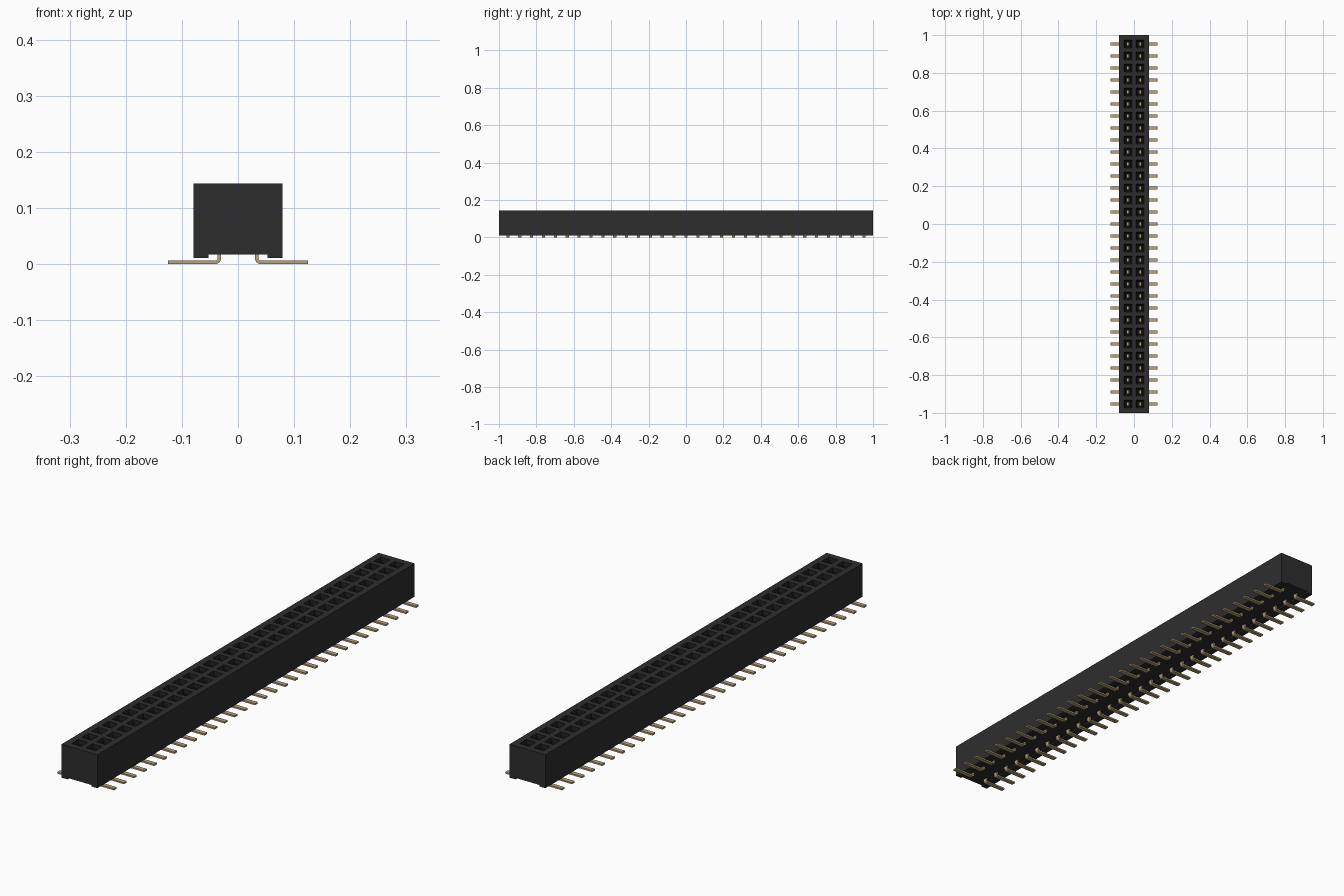
import bpy, bmesh, math

if "Cube" in bpy.data.objects:
    bpy.data.objects.remove(bpy.data.objects["Cube"], do_unlink=True)

ROWS, PITCH = 31, 0.0635
COL_X = 0.032
HALF_W, Z0, Z1, TOP = 0.079, 0.011, 0.017, 0.144
HOLE = 0.021                      # half width of a socket mouth
ys = [(i - (ROWS - 1) / 2) * PITCH for i in range(ROWS)]


def material(name, rgb, rough=0.6):
    m = bpy.data.materials.new(name)
    m.use_nodes = True
    m.diffuse_color = (*rgb, 1)
    b = m.node_tree.nodes["Principled BSDF"]
    b.inputs["Base Color"].default_value = (*rgb, 1)
    b.inputs["Roughness"].default_value = rough
    return m


plastic = material("black plastic", (0.027, 0.027, 0.027))
socket_black = material("socket black", (0.008, 0.008, 0.008))
gold = material("pale gold", (0.48, 0.37, 0.19), 0.4)


def extrude_profile(bm, pts, y0, y1):
    """Prism along y from a closed (x, z) outline."""
    face = bm.faces.new([bm.verts.new((x, y0, z)) for x, z in pts])
    out = bmesh.ops.extrude_face_region(bm, geom=[face])["geom"]
    for v in out:
        if isinstance(v, bmesh.types.BMVert):
            v.co.y = y1


def finish(bm, name, mats):
    mesh = bpy.data.meshes.new(name)
    bm.to_mesh(mesh)
    bm.free()
    for m in mats:
        mesh.materials.append(m)
    obj = bpy.data.objects.new(name, mesh)
    bpy.context.collection.objects.link(obj)
    return obj


# Housing: bar with a channel along the underside
bm = bmesh.new()
a, b = COL_X - HOLE, COL_X + HOLE
half = [(0.053, Z1), (0.053, Z0), (HALF_W, Z0), (HALF_W, TOP), (b, TOP), (a, TOP)]
extrude_profile(bm, half + [(-x, z) for x, z in reversed(half)], -1, 1)

# Cut the bar across at both edges of every socket
for y in ys:
    for edge in (y - HOLE, y + HOLE):
        bmesh.ops.bisect_plane(bm, geom=bm.verts[:] + bm.edges[:] + bm.faces[:],
                               plane_co=(0, edge, 0), plane_no=(0, 1, 0))
bmesh.ops.recalc_face_normals(bm, faces=bm.faces[:])


def is_mouth(f):
    c = f.calc_center_median()
    return (f.normal.z > 0.9 and c.z > TOP - 0.001 and abs(abs(c.x) - COL_X) < 0.003
            and min(abs(c.y - y) for y in ys) < 0.003)


# Sockets: tapered lead-in, then a straight shaft
mouths = [f for f in bm.faces if is_mouth(f)]
taper = bmesh.ops.inset_individual(bm, faces=mouths, thickness=0.010, depth=-0.012)["faces"]
shaft = bmesh.ops.inset_individual(bm, faces=mouths, thickness=0.0, depth=-0.035)["faces"]
for f in list(taper) + list(shaft) + mouths:
    f.material_index = 1
finish(bm, "housing", [plastic, socket_black])

# Contacts: flat foot, rounded bend, upright blade reaching into the socket
T, W, R = 0.0064, 0.017, 0.010
xi = COL_X - T / 2 + 0.0015       # inner side of the blade
tip = TOP - 0.040


def bend(r):
    return [(xi + R + r * math.cos(t), R + r * math.sin(t))
            for t in (math.pi * (1 + k / 8) for k in range(5))]


outline = ([(xi, tip)] + bend(R) + [(0.125, 0), (0.125, T)]
           + bend(R - T)[::-1] + [(xi + T, tip)])
for side, name in ((1, "left_contacts"), (-1, "right_contacts")):
    bm = bmesh.new()
    for y in ys:
        extrude_profile(bm, [(side * x, z) for x, z in outline], y - W / 2, y + W / 2)
    bmesh.ops.recalc_face_normals(bm, faces=bm.faces[:])
    finish(bm, name, [gold])
